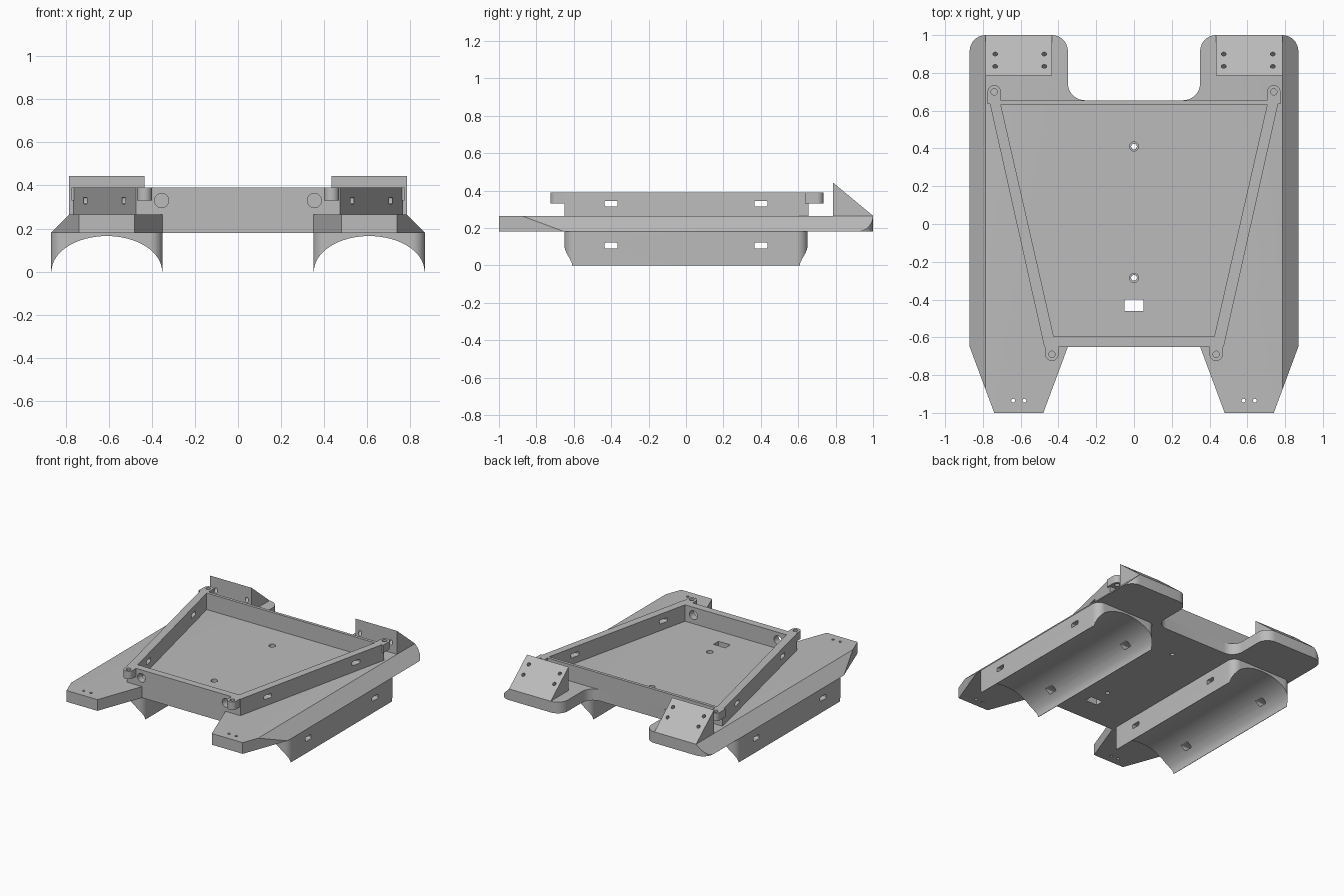
import bpy, bmesh
from math import pi, cos, sin, tan, atan2
from mathutils import Vector

cube = bpy.data.objects.get("Cube")
if cube:
    bpy.data.objects.remove(cube, do_unlink=True)

grey = bpy.data.materials.new("plain grey")
grey.use_nodes = True
grey.diffuse_color = (0.5, 0.5, 0.5, 1)
grey.node_tree.nodes["Principled BSDF"].inputs["Base Color"].default_value = (0.5, 0.5, 0.5, 1)

AXES = {
    "x": lambda a, b, c: (c, a, b),
    "y": lambda a, b, c: (a, c, b),
    "z": lambda a, b, c: (a, b, c),
}


def rounded(corners, steps=10):
    """Outline from (u, v, radius) corners, each filleted by its radius."""
    out = []
    for i, (u, v, r) in enumerate(corners):
        p = Vector((u, v))
        if r == 0:
            out.append(p)
            continue
        d1 = (Vector(corners[i - 1][:2]) - p).normalized()
        d2 = (Vector(corners[(i + 1) % len(corners)][:2]) - p).normalized()
        half = d1.angle(d2) / 2
        mid = p + (d1 + d2).normalized() * (r / sin(half))
        s, e = p + d1 * (r / tan(half)) - mid, p + d2 * (r / tan(half)) - mid
        a0 = atan2(s.y, s.x)
        turn = (atan2(e.y, e.x) - a0 + pi) % (2 * pi) - pi
        for k in range(steps + 1):
            a = a0 + turn * k / steps
            out.append(mid + Vector((cos(a), sin(a))) * r)
    return out


def box(u0, u1, v0, v1, r=0):
    return rounded([(u0, v0, r), (u1, v0, r), (u1, v1, r), (u0, v1, r)])


def ellipse(u, v, ru, rv, n=24):
    return [(u + ru * cos(2 * pi * k / n), v + rv * sin(2 * pi * k / n)) for k in range(n)]


def prism(name, outline, lo, hi, axis="z"):
    """Extrude a flat outline along an axis."""
    bm = bmesh.new()
    place = AXES[axis]
    base = bm.faces.new([bm.verts.new(place(p[0], p[1], lo)) for p in outline])
    ext = bmesh.ops.extrude_face_region(bm, geom=[base])
    moved = [g for g in ext["geom"] if isinstance(g, bmesh.types.BMVert)]
    bmesh.ops.translate(bm, verts=moved, vec=place(0, 0, hi - lo))
    bmesh.ops.recalc_face_normals(bm, faces=bm.faces)
    mesh = bpy.data.meshes.new(name)
    bm.to_mesh(mesh)
    bm.free()
    mesh.materials.append(grey)
    obj = bpy.data.objects.new(name, mesh)
    bpy.context.collection.objects.link(obj)
    return obj


def drill(x, y, r, lo, hi):
    return prism("cutter", ellipse(x, y, r, r), lo, hi)


def activate(obj):
    bpy.ops.object.select_all(action="DESELECT")
    obj.select_set(True)
    bpy.context.view_layer.objects.active = obj


def cut(obj, cutters):
    """Subtract each cutter, then shade the part."""
    activate(obj)
    for c in cutters:
        c.hide_render = True
        mod = obj.modifiers.new("cut", "BOOLEAN")
        mod.operation, mod.solver, mod.object = "DIFFERENCE", "EXACT", c
        bpy.ops.object.modifier_apply(modifier=mod.name)
        bpy.data.objects.remove(c, do_unlink=True)
    bpy.ops.object.shade_smooth_by_angle()


def slots(z, height, lo, hi):
    """Crosswise strap slots, fore and aft."""
    return [prism("cutter", box(y - 0.035, y + 0.035, z - height / 2, z + height / 2, 0.008),
                  lo, hi, "x") for y in (-0.4, 0.4)]


BOTTOM, DECK, RIM = 0.18, 0.265, 0.39

# Base plate with two front prongs, a rounded rear notch and bevelled long sides
half = [(0.35, -0.65, 0), (0.48, -1, 0), (0.74, -1, 0), (0.87, -0.65, 0),
        (0.87, 1, 0.085), (0.35, 1, 0.085), (0.35, 0.655, -0.09)]
half = [(x, y, abs(r)) for x, y, r in half]
outline = half + [(-x, y, r) for x, y, r in reversed(half)]
plate = prism("base_plate", rounded(outline), BOTTOM, DECK)
cutters = []
for s in (-1, 1):
    bevel = [(s * 0.87, BOTTOM), (s * 0.785, DECK), (s * 0.765, 0.285), (s * 1, 0.285), (s * 1, BOTTOM)]
    cutters.append(prism("cutter", bevel, -1.1, 1.1, "y"))
    cutters += [drill(s * x, -0.935, 0.01, 0.1, 0.3) for x in (0.58, 0.64)]
for y in (0.41, -0.285):
    cutters.append(drill(0, y, 0.015, 0.1, 0.3))
    cutters.append(drill(0, y, 0.024, 0.235, 0.3))
cutters.append(prism("cutter", box(-0.05, 0.05, -0.46, -0.4), 0.1, 0.3))
cut(plate, cutters)

# Tapered tray wall around the deck
wall = prism("tray_wall", [(-0.475, -0.65), (0.475, -0.65), (0.767, 0.655), (-0.767, 0.655)], DECK, RIM)
cutters = [prism("cutter", [(-0.425, -0.595), (0.425, -0.595), (0.705, 0.632), (-0.705, 0.632)], 0.2, 0.5)]
cutters += slots(0.33, 0.03, -1, 1)
cutters += [prism("cutter", ellipse(s * 0.355, 0.33, 0.033, 0.033), -0.8, -0.5, "y") for s in (-1, 1)]
cut(wall, cutters)

for s, side in ((1, "left"), (-1, "right")):
    # Rounded screw lugs at the tray corners
    for end, x, y, root in (("front", 0.435, -0.69, -0.62), ("rear", 0.74, 0.7, 0.635)):
        tip = y + (0.035 if y > 0 else -0.035)
        shape = [(s * x - 0.035, root, 0), (s * x + 0.035, root, 0),
                 (s * x + 0.035, tip, 0.0349), (s * x - 0.035, tip, 0.0349)]
        lug = prism(f"{end}_{side}_lug", rounded(shape), 0.33, RIM)
        cut(lug, [drill(s * x, y, 0.017, 0.2, 0.5)])

    # Sloped rear bracket with four holes square to the slope
    wedge = prism(f"{side}_bracket", [(0.785, DECK), (1, DECK), (0.785, 0.443)],
                  s * 0.435, s * 0.785, "x")
    normal = Vector((0, 0.178, 0.215))
    cutters = []
    for x in (0.475, 0.735):
        for y in (0.835, 0.9):
            hole = drill(0, 0, 0.013, -0.15, 0.05)
            hole.rotation_euler = normal.to_track_quat("Z", "Y").to_euler()
            hole.location = (s * x, y, 0.443 - (y - 0.785) * 0.178 / 0.215)
            cutters.append(hole)
    bpy.context.view_layer.update()
    cut(wedge, cutters)

    # Arched saddle under each side
    saddle = prism(f"{side}_saddle", box(s * 0.61 - 0.26, s * 0.61 + 0.26, -0.65, 0.65, 0.06), 0, BOTTOM)
    arch = prism("cutter", ellipse(s * 0.61, 0, 0.257, 0.165, 64), -1, 1, "y")
    cut(saddle, [arch] + slots(0.105, 0.032, s * 0.2, s * 1))
